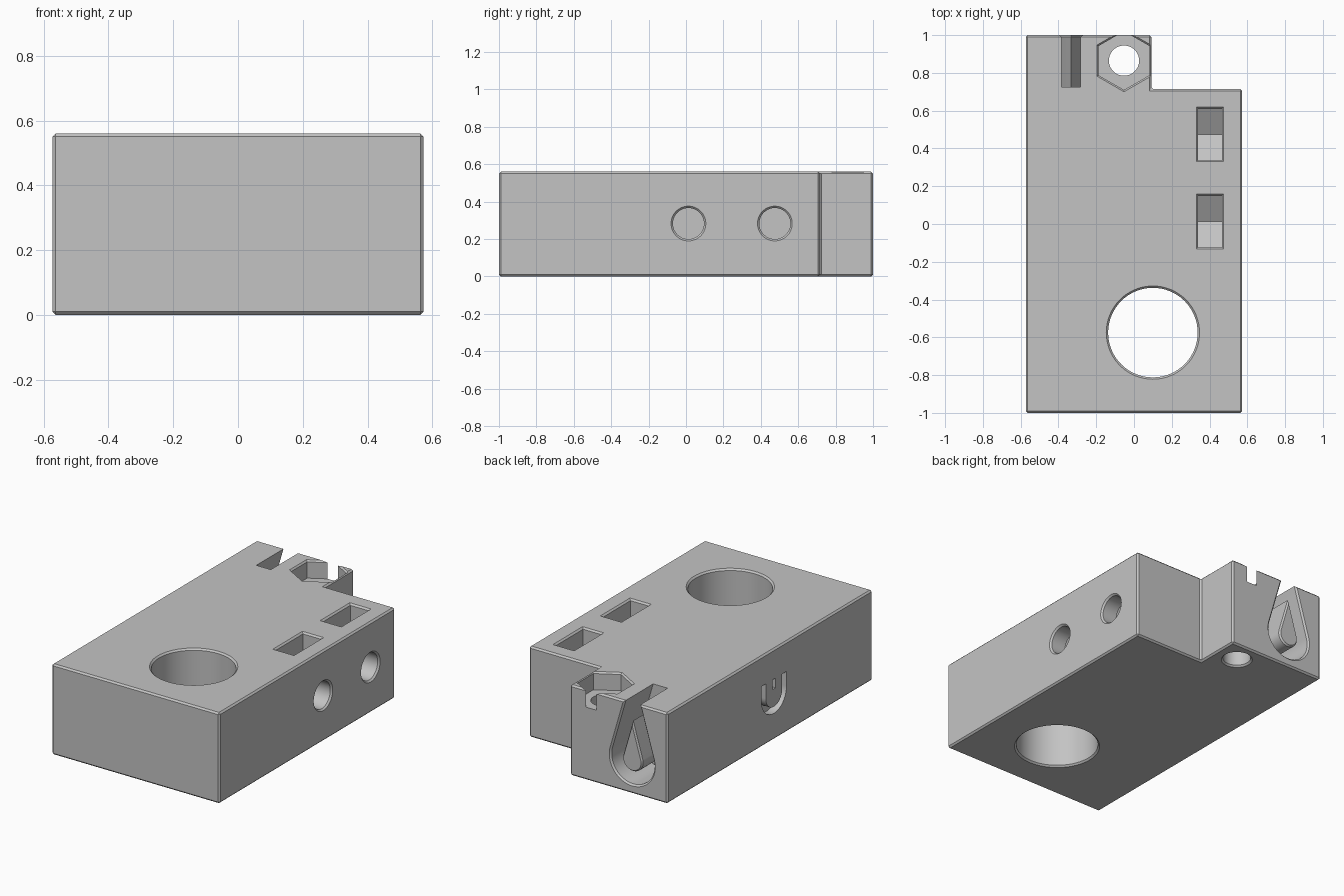
import bpy
import bmesh
from math import acos, cos, sin, pi, radians

if "Cube" in bpy.data.objects:
    bpy.data.objects.remove(bpy.data.objects["Cube"], do_unlink=True)

grey = bpy.data.materials.new("plain grey")
grey.use_nodes = True
colour = (0.55, 0.55, 0.55, 1)
grey.diffuse_color = colour
grey.node_tree.nodes["Principled BSDF"].inputs["Base Color"].default_value = colour

HALF_W, HEIGHT, RIM = 0.573, 0.56, 0.01


def loft(name, axis, layers):
    """Solid through matching outlines; layers are (position on axis, outline)."""
    place = {"x": lambda u, v, t: (t, u, v),
             "y": lambda u, v, t: (u, t, v),
             "z": lambda u, v, t: (u, v, t)}[axis]
    bm = bmesh.new()
    rings = [[bm.verts.new(place(u, v, t)) for u, v in pts] for t, pts in layers]
    n = len(rings[0])
    for low, high in zip(rings, rings[1:]):
        for i in range(n):
            j = (i + 1) % n
            bm.faces.new((low[i], low[j], high[j], high[i]))
    bm.faces.new(rings[0][::-1])
    bm.faces.new(rings[-1])
    bmesh.ops.recalc_face_normals(bm, faces=bm.faces)
    mesh = bpy.data.meshes.new(name)
    bm.to_mesh(mesh)
    bm.free()
    mesh.materials.append(grey)
    obj = bpy.data.objects.new(name, mesh)
    bpy.context.collection.objects.link(obj)
    return obj


def ngon(u, v, r, sides=64, turn=0.0):
    return [(u + r * cos(turn + 2 * pi * i / sides), v + r * sin(turn + 2 * pi * i / sides))
            for i in range(sides)]


def box(u, v, a, b):
    return [(u - a, v - b), (u + a, v - b), (u + a, v + b), (u - a, v + b)]


def teardrop(u, v, r, steps=48):
    """Circle with straight tangents meeting in a point above it."""
    tip = r * 3.57
    side = acos(r / tip)
    arc = [pi / 2 + side + (2 * pi - 2 * side) * i / steps for i in range(steps + 1)]
    return [(u + r * cos(a), v + r * sin(a)) for a in arc] + [(u, v + tip)]


def cup(u, v, r, top, steps=24):
    """Round-bottomed U outline with a flat top."""
    arc = [pi + pi * i / steps for i in range(steps + 1)]
    return [(u + r * cos(a), v + r * sin(a)) for a in arc] + [(u + r, top), (u - r, top)]


def activate(obj):
    bpy.ops.object.select_all(action="DESELECT")
    obj.select_set(True)
    bpy.context.view_layer.objects.active = obj


def cut(obj, cutter):
    cutter.hide_render = True
    mod = obj.modifiers.new("cut", "BOOLEAN")
    mod.operation, mod.solver, mod.object = "DIFFERENCE", "EXACT", cutter
    activate(obj)
    bpy.ops.object.modifier_apply(modifier=mod.name)
    bpy.data.objects.remove(cutter, do_unlink=True)


def through_hole(x, y, r):
    over = r + 2 * RIM
    wide, narrow = ngon(x, y, over), ngon(x, y, r)
    return loft("hole_cutter", "z", [(-RIM, wide), (RIM, narrow),
                                     (HEIGHT - RIM, narrow), (HEIGHT + RIM, wide)])


# Stepped block with chamfered edges
outline = [(-HALF_W, -1), (HALF_W, -1), (HALF_W, 0.715),
           (0.092, 0.715), (0.092, 1), (-HALF_W, 1)]
body = loft("block_body", "z", [(0, outline), (HEIGHT, outline)])
bm = bmesh.new()
bm.from_mesh(body.data)
bmesh.ops.bevel(bm, geom=list(bm.edges), offset=RIM, segments=1, affect="EDGES")
bm.to_mesh(body.data)
bm.free()

# Large bore and small vertical bolt hole
cut(body, through_hole(0.1, -0.575, 0.237))
cut(body, through_hole(-0.053, 0.865, 0.08))

# Hexagonal nut pocket, open to the back
def hexagon(r):
    return ngon(-0.053, 0.865, r, 6, pi / 2)

cut(body, loft("nut_pocket_cutter", "z", [
    (HEIGHT - 0.11, hexagon(0.155)), (HEIGHT - RIM, hexagon(0.155)),
    (HEIGHT + RIM, hexagon(0.175))]))

# Side bolt holes, each crossing a nut slot with a pointed floor
for y in (0.013, 0.475):
    z, r = 0.283, 0.083
    cut(body, loft("side_hole_cutter", "x", [
        (0.15, ngon(y, z, r)), (HALF_W - RIM, ngon(y, z, r)),
        (HALF_W + RIM, ngon(y, z, r + 2 * RIM))]))
    slot = [(y - 0.135, 0.7), (y - 0.135, 0.205), (y, 0.125),
            (y + 0.135, 0.205), (y + 0.135, 0.7)]
    cut(body, loft("nut_slot_cutter", "x", [(0.34, slot), (0.465, slot)]))
    cut(body, loft("slot_rim_cutter", "z", [
        (HEIGHT - RIM, box(0.4025, y, 0.0625, 0.135)),
        (HEIGHT + RIM, box(0.4025, y, 0.0825, 0.155))]))

# Teardrop channel in the back with a core left standing in it
cx, cz = -0.333, 0.205
cut(body, loft("loop_channel_cutter", "y", [
    (0.725, teardrop(cx, cz, 0.147)), (1 - RIM, teardrop(cx, cz, 0.147)),
    (1 + RIM, teardrop(cx, cz, 0.167))]))
loop_core = loft("loop_core", "y", [
    (0.7, teardrop(cx, cz, 0.068)), (1 - RIM, teardrop(cx, cz, 0.068)),
    (1, teardrop(cx, cz, 0.06))])

# Shallow U-shaped groove on the right-hand side wall, with a notched tongue
uy, uz, top = -0.04, 0.285, 0.375
cut(body, loft("side_groove_cutter", "x", [
    (-HALF_W - RIM, cup(uy, uz, 0.122, top)), (-HALF_W + 0.05, cup(uy, uz, 0.122, top))]))
side_tongue = loft("side_tongue", "x", [
    (-HALF_W, cup(uy, uz, 0.08, top)), (-HALF_W + 0.07, cup(uy, uz, 0.08, top))])
cut(side_tongue, loft("tongue_notch_cutter", "x", [
    (-HALF_W - RIM, box(uy, top, 0.015, 0.06)), (-HALF_W + 0.05, box(uy, top, 0.015, 0.06))]))

for obj in (body, loop_core, side_tongue):
    activate(obj)
    bpy.ops.object.shade_smooth_by_angle(angle=radians(30))
